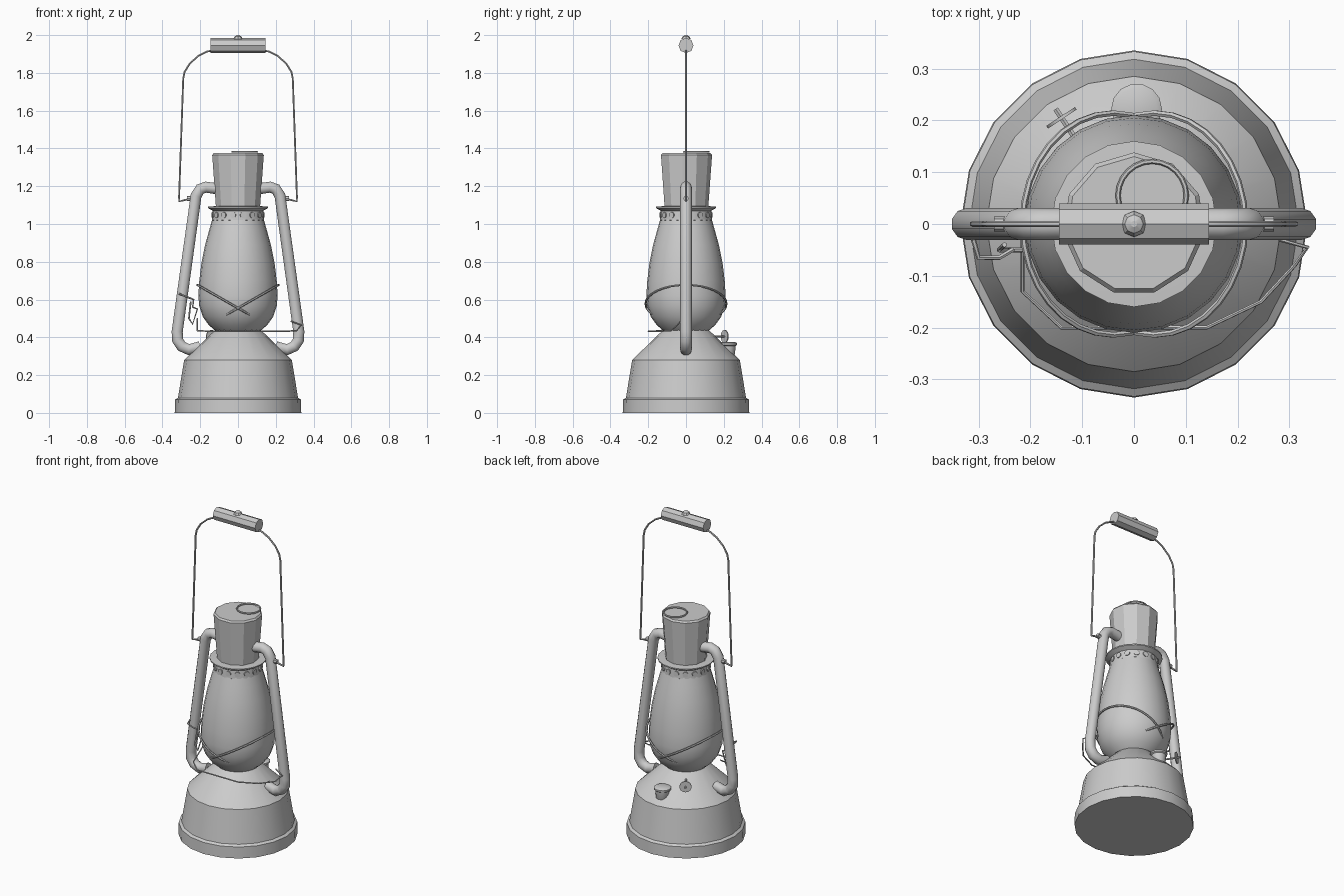
import bpy, math
from mathutils import Vector

cube = bpy.data.objects.get("Cube")
if cube:
    bpy.data.objects.remove(cube)

GREY = (0.6, 0.6, 0.6, 1)
metal = bpy.data.materials.new("light_grey")
metal.use_nodes = True
metal.diffuse_color = GREY
metal.node_tree.nodes["Principled BSDF"].inputs["Base Color"].default_value = GREY


def finish(obj, name, angle=30):
    obj.name = name
    obj.data.materials.clear()
    obj.data.materials.append(metal)
    bpy.ops.object.select_all(action='DESELECT')
    obj.select_set(True)
    bpy.context.view_layer.objects.active = obj
    if angle:
        bpy.ops.object.shade_smooth_by_angle(angle=math.radians(angle))
    return obj


def lathe(name, profile, sides, angle=30, origin=(0, 0, 0), turn=0):
    """Revolve (radius, height) points and cap both ends."""
    verts, faces = [], []
    for r, z in profile:
        for i in range(sides):
            a = math.tau * i / sides + turn
            verts.append((r * math.cos(a), r * math.sin(a), z))
    for k in range(len(profile) - 1):
        for i in range(sides):
            j = (i + 1) % sides
            a, b = k * sides, (k + 1) * sides
            faces.append((a + i, a + j, b + j, b + i))
    faces.append(tuple(reversed(range(sides))))
    faces.append(tuple(range(len(verts) - sides, len(verts))))
    mesh = bpy.data.meshes.new(name)
    mesh.from_pydata(verts, [], faces)
    obj = bpy.data.objects.new(name, mesh)
    obj.location = origin
    bpy.context.collection.objects.link(obj)
    return finish(obj, name, angle)


def tube(name, points, radius, closed=False, detail=1, angle=50):
    """Sweep a round section along a path and turn it into a mesh."""
    curve = bpy.data.curves.new(name, 'CURVE')
    curve.dimensions = '3D'
    curve.bevel_depth = radius
    curve.bevel_resolution = detail
    curve.use_fill_caps = True
    line = curve.splines.new('POLY')
    line.points.add(len(points) - 1)
    for p, co in zip(line.points, points):
        p.co = (*co, 1)
    line.use_cyclic_u = closed
    obj = bpy.data.objects.new(name, curve)
    bpy.context.collection.objects.link(obj)
    bpy.ops.object.select_all(action='DESELECT')
    obj.select_set(True)
    bpy.context.view_layer.objects.active = obj
    bpy.ops.object.convert(target='MESH')
    return finish(bpy.context.object, name, angle)


def rod(name, center, direction, radius, length, sides=8, angle=30):
    bpy.ops.mesh.primitive_cylinder_add(vertices=sides, radius=radius, depth=length, location=center)
    obj = bpy.context.object
    obj.rotation_euler = Vector(direction).to_track_quat('Z', 'Y').to_euler()
    return finish(obj, name, angle)


# Fuel tank with its foot rim and sloping shoulder
lathe("fuel_tank", [(.335, 0), (.333, .07), (.318, .08), (.285, .28), (.12, .44), (.1, .45)], 20)

# Glass globe
lathe("glass_globe", [(.12, .435), (.155, .465), (.187, .51), (.205, .565), (.21, .62), (.205, .7),
                      (.194, .79), (.174, .89), (.152, .97), (.135, 1.03)], 24, 40)

# Perforated collar and flange above the globe
lathe("collar", [(.132, 1.015), (.138, 1.02), (.134, 1.07), (.16, 1.085), (.16, 1.092), (.115, 1.095)], 20)
for i in range(16):
    a = math.tau * (i + .5) / 16
    out = Vector((math.cos(a), math.sin(a), 0))
    rod("collar_hole", out * .136 + Vector((0, 0, 1.047)), out, .016, .008, 10)

# Flaring faceted chimney and the pull ring on its lid
lathe("chimney", [(.118, 1.09), (.138, 1.365), (.13, 1.375)], 11, 0, turn=math.pi / 2)
ring = [(.035 + .066 * math.cos(math.tau * i / 24), .055 + .066 * math.sin(math.tau * i / 24), 1.382)
        for i in range(24)]
tube("lid_ring", ring, .005, True)

# Side air tubes and the ears that hold the bail
side_path = [(.1, 1.185), (.17, 1.195), (.2, 1.185), (.222, 1.15), (.322, .43), (.32, .385),
             (.298, .352), (.26, .335), (.2, .35)]
for s, side in ((1, "left"), (-1, "right")):
    tube(side + "_air_tube", [(s * x, 0, z) for x, z in side_path], .031, detail=3)
    rod(side + "_bail_ear", (s * .245, 0, 1.135), (s, 0, 0), .014, .05)

# Carrying bail, wooden-style grip and its top stud
half = [(.245, 1.135), (.29, 1.125), (.312, 1.12), (.312, 1.14), (.29, 1.77), (.283, 1.805),
        (.255, 1.85), (.21, 1.89), (.165, 1.913), (.14, 1.918)]
path = [(x, 0, z) for x, z in half] + [(-x, 0, z) for x, z in reversed(half)]
tube("bail_wire", path, .0055)
rod("grip", (0, 0, 1.945), (1, 0, 0), .04, .29, 8, 0)
lathe("grip_stud", [(.025, 1.98), (.018, 1.993), (.006, 2)], 8)

# Two tilted guard wires crossing at the front and back of the globe
for s in (1, -1):
    loop = []
    for i in range(32):
        a = math.tau * i / 32
        x = .04 + .175 * math.cos(a)
        loop.append((s * x, .214 * math.sin(a), .555 + .57 * x))
    tube("globe_guard_wire", loop, .006, True)

# Globe lift wire along the front
tube("lift_wire", [(-.215, -.03, .5), (-.215, -.13, .435), (-.14, -.2, .432), (.14, -.2, .432),
                   (.245, -.15, .432), (.31, -.08, .435), (.335, -.045, .465), (.28, -.03, .485)], .004)

# Lift lever hooked around the right air tube
tube("lift_lever", [(-.31, -.03, .63), (-.3, -.065, .625), (-.26, -.065, .61), (-.235, -.05, .6),
                    (-.24, -.05, .56), (-.215, -.05, .55), (-.24, -.05, .47), (-.26, -.05, .5),
                    (-.25, -.04, .59)], .005)

# Filler cup at the back
lathe("filler_cup", [(.028, .29), (.038, .31), (.042, .355), (.049, .36), (.049, .37), (.04, .375)],
      14, origin=(.005, .222, 0))

# Wick wheel on its stem
axis = Vector((-.55, .83, 0))
wheel = Vector((-.14, .205, .405))
rod("wick_wheel", wheel, axis, .034, .006, 14)
rod("wick_stem", wheel - axis * .045, axis, .006, .13, 6)
